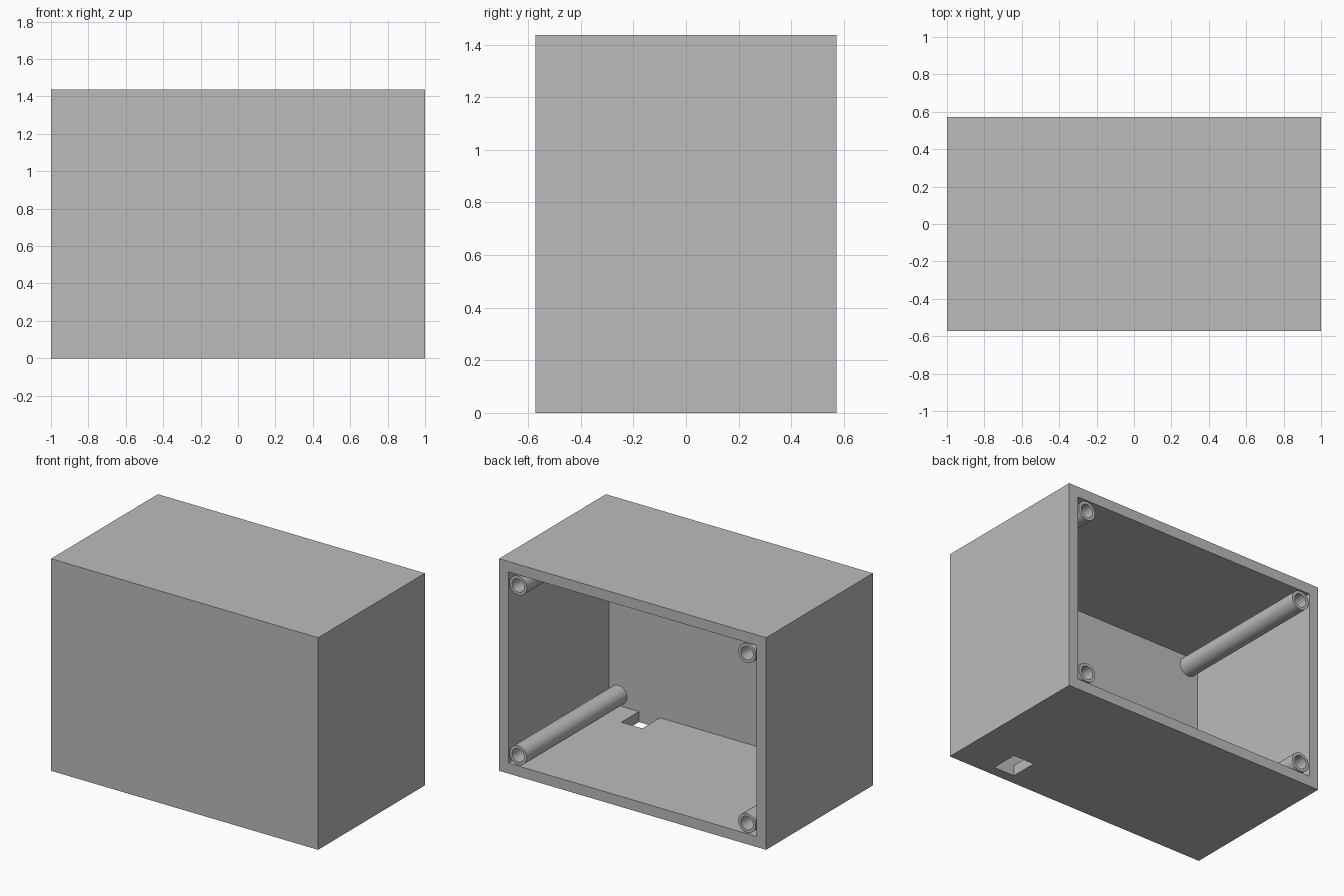
import bpy, bmesh
from math import cos, sin, tau

if "Cube" in bpy.data.objects:
    bpy.data.objects.remove(bpy.data.objects["Cube"], do_unlink=True)

W, D, H = 2.0, 1.143, 1.436      # outer size
T = 0.071                        # wall thickness
POST_R, BORE_R, INSET = 0.065, 0.045, 0.143

grey = bpy.data.materials.new("plain grey")
grey.use_nodes = True
grey.diffuse_color = (0.5, 0.5, 0.5, 1)
grey.node_tree.nodes["Principled BSDF"].inputs["Base Color"].default_value = (0.5, 0.5, 0.5, 1)


def add_object(name, bm):
    bmesh.ops.recalc_face_normals(bm, faces=bm.faces)
    mesh = bpy.data.meshes.new(name)
    bm.to_mesh(mesh)
    bm.free()
    mesh.materials.append(grey)
    obj = bpy.data.objects.new(name, mesh)
    bpy.context.collection.objects.link(obj)
    return obj


def make_active(obj):
    bpy.ops.object.select_all(action='DESELECT')
    obj.select_set(True)
    bpy.context.view_layer.objects.active = obj


def box(low, high):
    bm = bmesh.new()
    bmesh.ops.create_cube(bm, size=1)
    for v in bm.verts:
        v.co = [high[i] if v.co[i] > 0 else low[i] for i in range(3)]
    return bm


# Enclosure: a box hollowed out from its open back
bm = box((-W / 2, -D / 2, 0), (W / 2, D / 2, H))
bm.normal_update()
back = max(bm.faces, key=lambda f: f.calc_center_median().y)
bmesh.ops.inset_region(bm, faces=[back], thickness=T, use_even_offset=True)
pushed = bmesh.ops.extrude_face_region(bm, geom=[back])["geom"]
moved = [g for g in pushed if isinstance(g, bmesh.types.BMVert)]
bmesh.ops.translate(bm, verts=moved, vec=(0, T - D, 0))
if back.is_valid:
    bmesh.ops.delete(bm, geom=[back], context='FACES_ONLY')
enclosure = add_object("enclosure", bm)

# Cable slot through the floor, against the front wall
cutter = add_object("slot_cutter", box((0.546, T - D / 2, -T), (0.703, -0.312, T * 1.5)))
cutter.hide_render = True
slot = enclosure.modifiers.new("cable_slot", 'BOOLEAN')
slot.object, slot.operation, slot.solver = cutter, 'DIFFERENCE', 'EXACT'
make_active(enclosure)
bpy.ops.object.modifier_apply(modifier=slot.name)
bpy.data.objects.remove(cutter, do_unlink=True)


# Hollow screw posts running from the front wall to the back rim
def screw_post(name, x, z, sides=48):
    bm = bmesh.new()
    y0, y1 = T - D / 2, D / 2
    profile = ((POST_R, y0), (POST_R, y1), (BORE_R, y1), (BORE_R, y0))
    rings = [[bm.verts.new((x + r * cos(tau * i / sides), y, z + r * sin(tau * i / sides)))
              for i in range(sides)] for r, y in profile]
    for k, ring in enumerate(rings):
        after = rings[(k + 1) % len(rings)]
        for i in range(sides):
            j = (i + 1) % sides
            bm.faces.new((ring[i], ring[j], after[j], after[i]))
    make_active(add_object(name, bm))
    bpy.ops.object.shade_smooth_by_angle()


for side, x in (("left", W / 2 - INSET), ("right", INSET - W / 2)):
    for level, z in (("lower", INSET), ("upper", H - INSET)):
        screw_post(f"{level}_{side}_screw_post", x, z)
